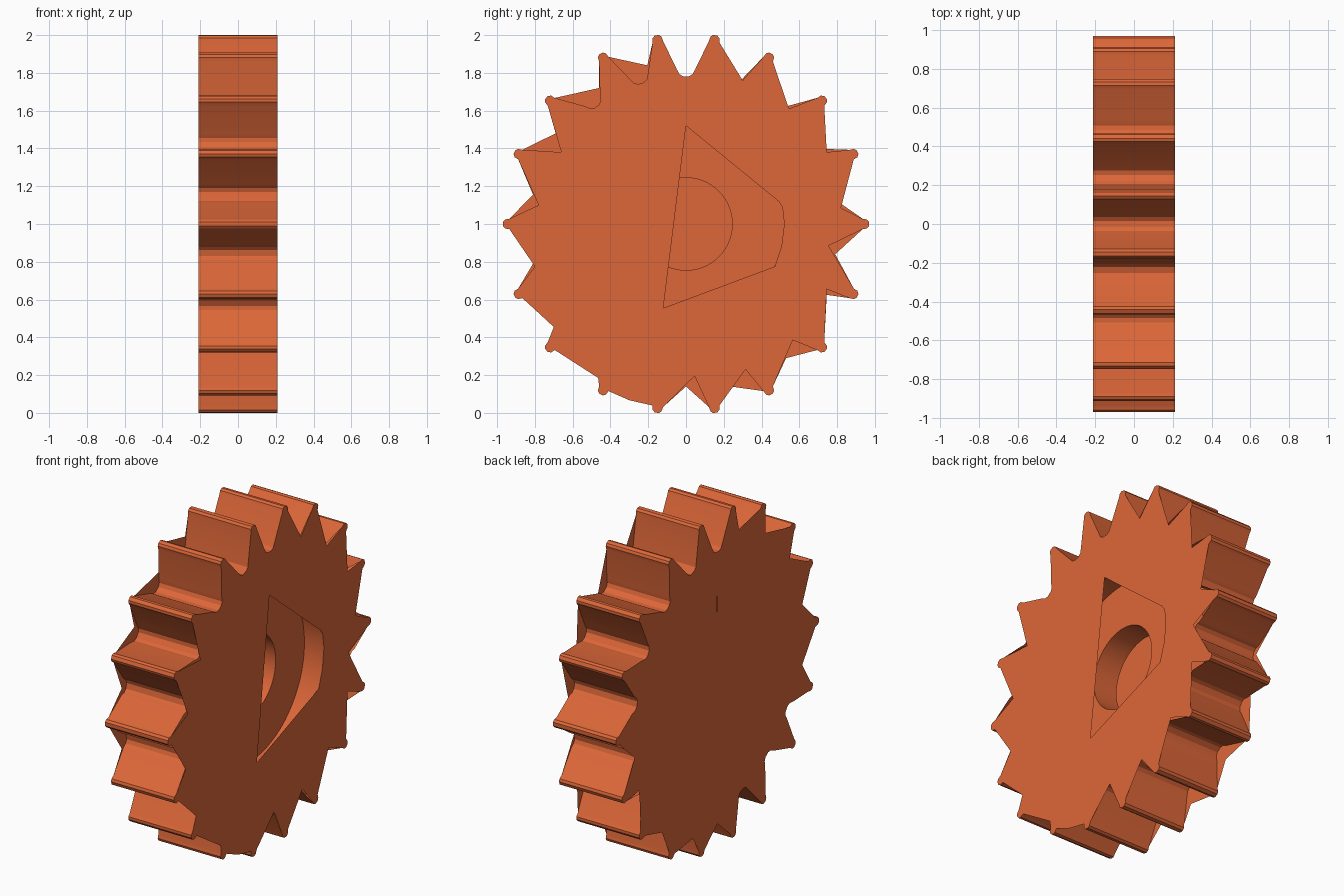
import bpy, bmesh, math

if "Cube" in bpy.data.objects:
    bpy.data.objects.remove(bpy.data.objects["Cube"])

HALF = 0.21      # half thickness of the wheel
WEB = 0.08       # half thickness of the thin web inside the recess
RECESS, BORE, ROOT = 0.52, 0.245, 0.78

orange = bpy.data.materials.new("burnt_orange")
orange.diffuse_color = (0.72, 0.135, 0.04, 1)
orange.use_nodes = True
orange.node_tree.nodes["Principled BSDF"].inputs["Base Color"].default_value = orange.diffuse_color


def polar(r, deg):
    a = math.radians(deg)
    return (r * math.sin(a), 1 + r * math.cos(a))


def circle(r, n=64):
    return [polar(r, i * 360 / n) for i in range(n)]


def finish(bm, name):
    me = bpy.data.meshes.new(name)
    bm.to_mesh(me)
    bm.free()
    me.materials.append(orange)
    ob = bpy.data.objects.new(name, me)
    bpy.context.collection.objects.link(ob)
    bpy.ops.object.select_all(action='DESELECT')
    bpy.context.view_layer.objects.active = ob
    ob.select_set(True)
    bpy.ops.object.shade_smooth_by_angle(angle=math.radians(30))
    return ob


def wall(name, loop, x0, x1, inward=False):
    """Band running along x around a closed (y, z) loop."""
    bm = bmesh.new()
    a = [bm.verts.new((x0, *p)) for p in loop]
    b = [bm.verts.new((x1, *p)) for p in loop]
    n = len(loop)
    for i in range(n):
        j = (i + 1) % n
        q = [a[i], b[i], b[j], a[j]]
        bm.faces.new(q[::-1] if inward else q)
    return finish(bm, name)


def plate(name, x, loops):
    """Flat plate at x; the first loop is the outline, the rest are holes."""
    bm = bmesh.new()
    edges = []
    for loop in loops:
        vs = [bm.verts.new((x, *p)) for p in loop]
        edges += [bm.edges.new((vs[i], vs[(i + 1) % len(vs)])) for i in range(len(vs))]
    bmesh.ops.triangle_fill(bm, edges=edges, use_beauty=True)
    for f in bm.faces:
        f.normal_update()
        if f.normal.x * x < 0:
            f.normal_flip()
    return finish(bm, name)


# tooth tips: one quarter (angle from top, radius), mirrored to all 18
quarter = [(8.8, 1.012), (26.5, 1.01), (47.8, 0.998), (67.3, 0.986)]
tips = quarter + [(90, 0.97)] + [(180 - a, r) for a, r in reversed(quarter)]
tips += [(360 - a, r) for a, r in reversed(tips)]


def tip(k):
    a, r = tips[k]
    s = math.degrees(1 / r)
    return [polar(r - d, a + w * s) for w, d in
            [(-.029, .035), (-.024, .012), (-.011, .001), (.011, .001), (.024, .012), (.029, .035)]]


def root(k):
    a0 = tips[k - 1][0] - (360 if k == 0 else 0)
    m = (a0 + tips[k][0]) / 2
    return [polar(ROOT + d, m + w) for w, d in
            [(-3.4, .04), (-2.6, .015), (-1.2, .002), (1.2, .002), (2.6, .015), (3.4, .04)]]


def outline(valleys):
    """Gear outline; gaps listed in valleys are webbed over to that point."""
    pts = []
    for k in range(18):
        pts += [valleys[k]] if k in valleys else root(k)
        pts += tip(k)
    return pts


# toothed rim with round-bottomed gaps
wall("toothed_rim", outline({}), -HALF, HALF)

# right cover, partly filling the gaps, with an angular window
right_valleys = {1: (.30, 1.76), 2: (.545, 1.61), 3: (.745, 1.38), 4: (.82, 1.085),
                 5: (.755, .885), 6: (.745, .655), 7: (.565, .385), 8: (.315, .23),
                 9: (.045, .195), 10: (-.30, .067), 11: (-.465, .185), 12: (-.70, .455),
                 13: (-.80, .775), 14: (-.78, 1.10), 15: (-.66, 1.38)}
window = [(0, 1.52), (.49, 1.12), (.51, 1.09), (.52, 1.0), (.505, .88), (.47, .775), (-.12, .555)]
plate("right_cover", HALF, [outline(right_valleys), window])

# left cover, closed apart from a fine slit
left_valleys = {5: (.79, .84), 6: (.745, .625), 7: (.53, .29), 8: (.235, .14), 9: (0, .14),
                13: (-.81, .79), 14: (-.81, 1.155), 15: (-.69, 1.48), 16: (-.46, 1.72),
                17: (-.205, 1.84)}
slit = [(0, 1.52), (.008, 1.50), (0.004, 1.30)]
plate("left_cover", -HALF, [outline(left_valleys), slit])

# recesses on both sides, web and shaft bore
for side, s in (("right", 1), ("left", -1)):
    wall(side + "_recess_wall", circle(RECESS), min(s * WEB, s * HALF), max(s * WEB, s * HALF), True)
    plate(side + "_web", s * WEB, [circle(RECESS), circle(BORE)])
wall("shaft_bore", circle(BORE), -WEB, WEB, True)
